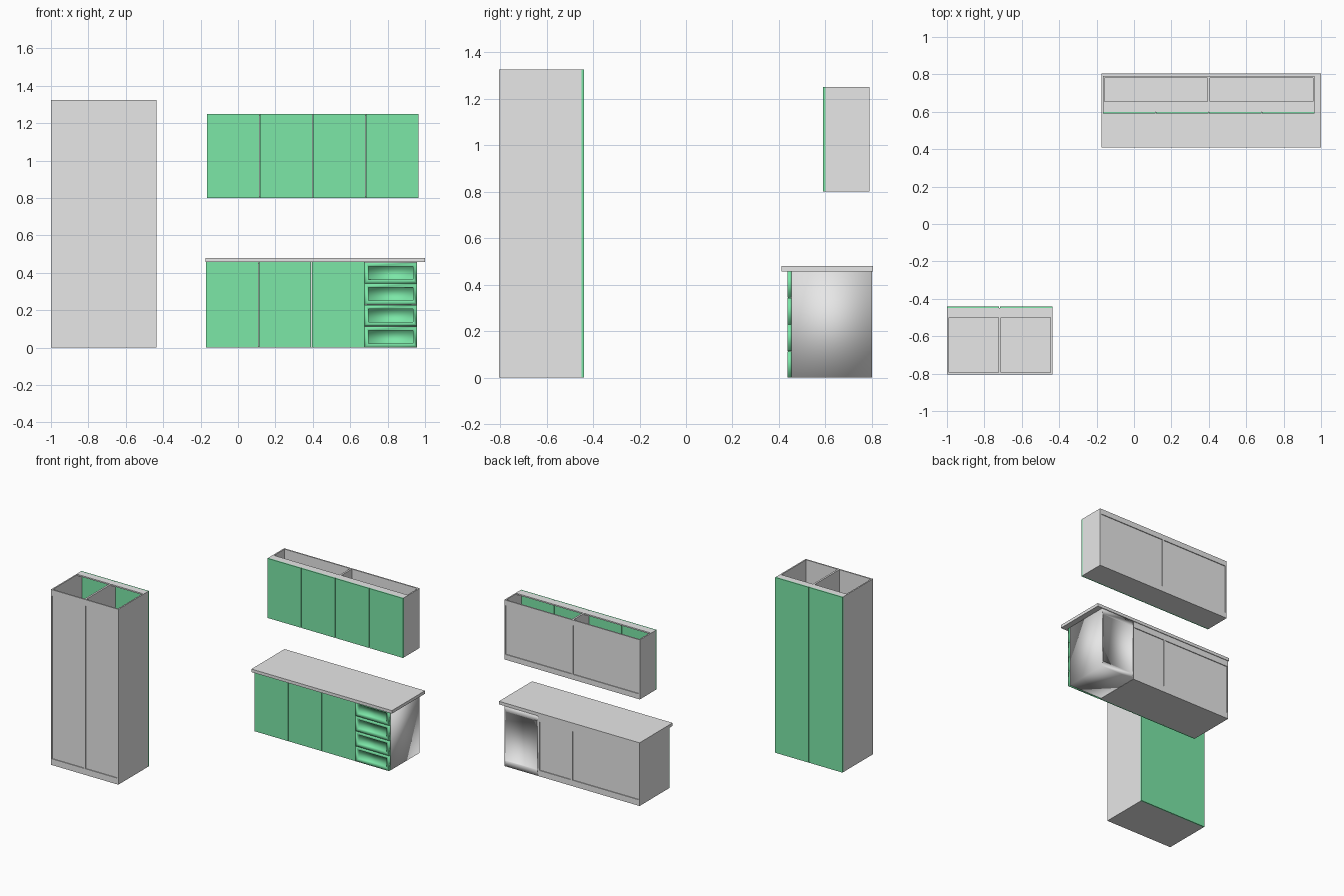
import bpy, bmesh

cube = bpy.data.objects.get("Cube")
if cube:
    bpy.data.objects.remove(cube, do_unlink=True)


def material(name, rgb):
    m = bpy.data.materials.new(name)
    m.use_nodes = True
    m.diffuse_color = (*rgb, 1)
    m.node_tree.nodes["Principled BSDF"].inputs["Base Color"].default_value = (*rgb, 1)
    return m


GREY = material("light grey", (0.8, 0.8, 0.8))
GREEN = material("mint green", (0.21, 0.84, 0.41))
T = 0.01  # board thickness


def finish(bm, name, mat, smooth=False):
    bmesh.ops.recalc_face_normals(bm, faces=bm.faces)
    mesh = bpy.data.meshes.new(name)
    bm.to_mesh(mesh)
    bm.free()
    mesh.materials.append(mat)
    for p in mesh.polygons:
        p.use_smooth = smooth
    obj = bpy.data.objects.new(name, mesh)
    bpy.context.collection.objects.link(obj)
    return obj


def box_mesh(x, y, z):
    bm = bmesh.new()
    bmesh.ops.create_cube(bm, size=1)
    for v in bm.verts:
        for i, span in enumerate((x, y, z)):
            v.co[i] = min(span) if v.co[i] < 0 else max(span)
    return bm


def box(name, x, y, z, mat=GREY):
    return finish(box_mesh(x, y, z), name, mat)


def recessed_box(name, x, y, z, mat, side, border, depth, extra_z=0):
    """Smooth box with a sunken panel on its front (side -1) or back (side 1)."""
    bm = box_mesh(x, y, z)
    bmesh.ops.recalc_face_normals(bm, faces=bm.faces)
    face = next(f for f in bm.faces if f.normal.y * side > 0.9)
    bmesh.ops.inset_region(bm, faces=[face], thickness=border)
    mid = sum(z) / 2
    for v in face.verts:
        v.co.z += extra_z if v.co.z < mid else -extra_z
    bmesh.ops.inset_region(bm, faces=[face], thickness=0.0005, depth=-depth)
    return finish(bm, name, mat, smooth=True)


def cabinet(name, x, back, front, z, split, doors, rail_depth, rail_height):
    """Open-topped carcass with a framed, sunken back and flat doors."""
    s = 1 if front > back else -1
    face = front - s * T          # where the doors meet the carcass
    x0, x1 = x
    z0, z1 = z
    # Sides, divider, floor and the front top rail
    box(name + "_right_side", (x0, x0 + T), (back, face), z)
    box(name + "_left_side", (x1 - T, x1), (back, face), z)
    box(name + "_divider", (split - 0.007, split + 0.007), (back, face), z)
    box(name + "_floor", (x0, x1), (back, face), (z0, z0 + T))
    box(name + "_front_rail", (x0, x1), (face - s * rail_depth, face), (z1 - T, z1))
    # Back frame and sunken back panel
    for part, low, high in (("lower", z0, z0 + rail_height),
                            ("upper", z1 - rail_height, z1)):
        box(f"{name}_{part}_back_rail", (x0, x1), (back, back + s * T), (low, high))
    box(name + "_back_panel", (x0 + T / 2, x1 - T / 2),
        (back + s * 0.006, back + s * T), (z0 + T / 2, z1 - T))
    # Doors with narrow gaps
    width = (x1 - x0) / doors
    gap = 0.002
    for i in range(doors):
        left = x0 + i * width
        box(f"{name}_door_{i + 1}",
            (left + (gap if i else 0), left + width - (gap if i < doors - 1 else 0)),
            (face, front), z, GREEN)


# Tall cupboard, turned to face the other units
cabinet("tall_cupboard", (-1.0, -0.437), -0.805, -0.44, (0, 1.325),
        -0.718, 2, 0.05, 0.047)

# Wall cabinet
cabinet("wall_cabinet", (-0.167, 0.966), 0.79, 0.59, (0.80, 1.25),
        0.399, 4, 0.055, 0.04)

# Base cabinet
cabinet("base_cabinet", (-0.172, 0.676), 0.80, 0.44, (0, 0.457),
        0.397, 3, 0.05, 0.045)

# Drawer unit beside the base cabinet
DX = (0.677, 0.957)
recessed_box("drawer_unit", DX, (0.455, 0.80), (0, 0.457), GREY, 1, T, 0.006, 0.035)
COUNT = 4
STEP = 0.457 / COUNT
for i in range(COUNT):
    recessed_box(f"drawer_front_{i + 1}", DX, (0.437, 0.455),
                 (i * STEP + 0.001, (i + 1) * STEP - 0.001), GREEN, -1, 0.03, 0.01)

# Worktop
box("worktop", (-0.175, 1.0), (0.41, 0.805), (0.457, 0.48))
